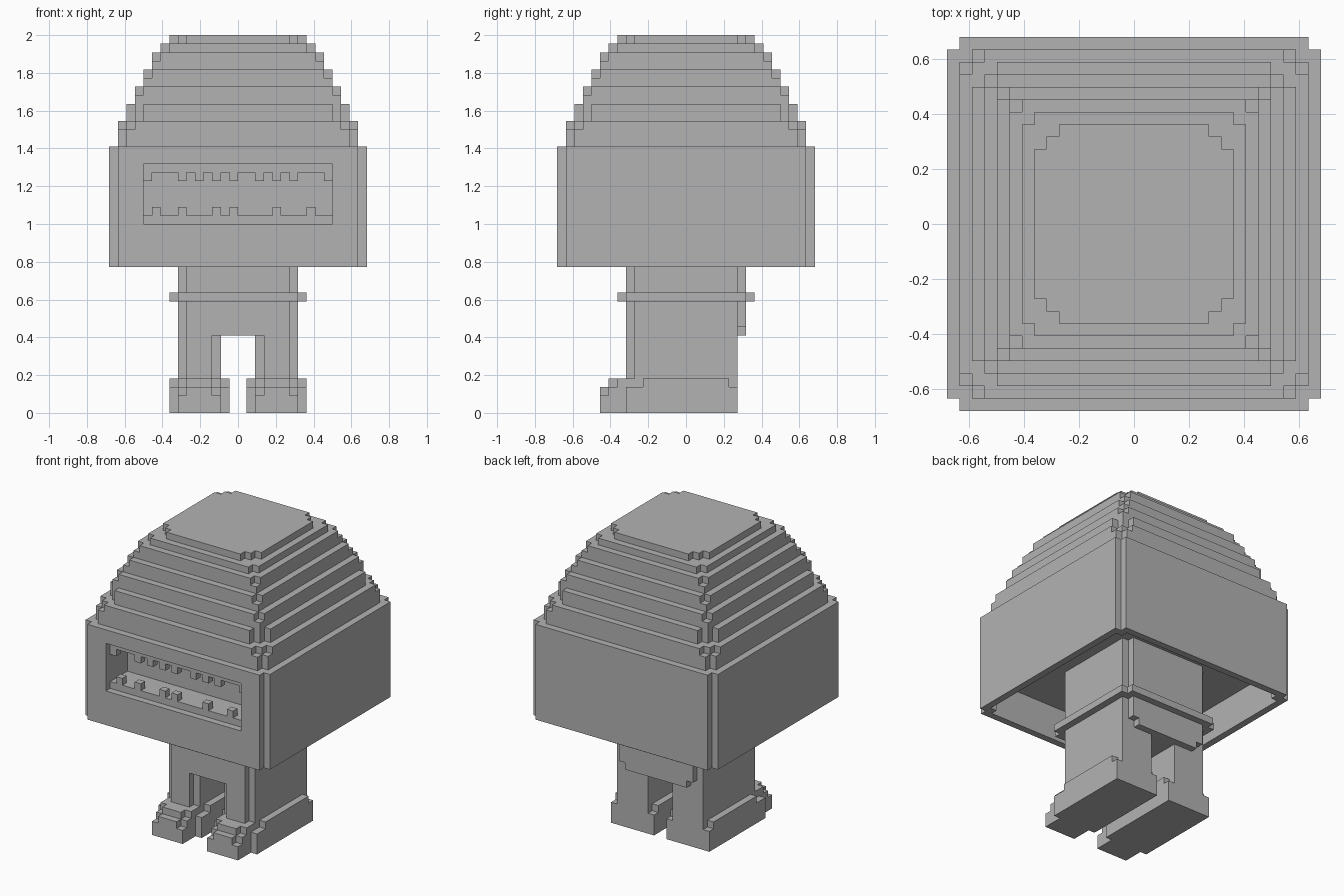
import bpy
import bmesh

if "Cube" in bpy.data.objects:
    bpy.data.objects.remove(bpy.data.objects["Cube"], do_unlink=True)

U = 1 / 22  # size of one block

GREY = (0.45, 0.45, 0.45, 1)
grey = bpy.data.materials.new("plain_grey")
grey.use_nodes = True
grey.diffuse_color = GREY
shader = grey.node_tree.nodes["Principled BSDF"]
shader.inputs["Base Color"].default_value = GREY
shader.inputs["Roughness"].default_value = 0.8


def finish(name, bm):
    bmesh.ops.recalc_face_normals(bm, faces=bm.faces)
    bmesh.ops.scale(bm, vec=(U, U, U), verts=bm.verts)
    mesh = bpy.data.meshes.new(name)
    bm.to_mesh(mesh)
    bm.free()
    mesh.materials.append(grey)
    obj = bpy.data.objects.new(name, mesh)
    bpy.context.scene.collection.objects.link(obj)
    return obj


def stepped_square(h, steps, recess=0, half=11):
    """Square outline with staircase corners and an optional front recess."""
    corner = [(h, h - steps)]
    for i in range(1, steps + 1):
        corner += [(h - i, h - steps + i - 1), (h - i, h - steps + i)]
    points = []
    for quarter in range(4):
        points += corner
        corner = [(-y, x) for x, y in corner]
        if quarter == 2 and recess:
            points += [(-half, -h), (-half, recess - h),
                       (half, recess - h), (half, -h)]
    return points


def add_prism(bm, points, z0, z1, hole=None):
    def loop(pts, z):
        return [bm.verts.new((x, y, z)) for x, y in pts]

    def sides(a, b):
        for i in range(len(a)):
            j = (i + 1) % len(a)
            bm.faces.new((a[i], a[j], b[j], b[i]))

    low, high = loop(points, z0), loop(points, z1)
    sides(low, high)
    if hole:
        low_in, high_in = loop(hole, z0), loop(hole, z1)
        sides(high_in, low_in)
        sides(low_in, low)
        sides(high, high_in)
    else:
        bm.faces.new(low[::-1])
        bm.faces.new(high)


def prism(name, points, z0, z1, hole=None):
    bm = bmesh.new()
    add_prism(bm, points, z0, z1, hole)
    return finish(name, bm)


def boxes(name, ranges, side=1):
    """Join boxes given as (x0, x1, y0, y1, z0, z1); side=-1 mirrors in x."""
    bm = bmesh.new()
    for x0, x1, y0, y1, z0, z1 in ranges:
        x0, x1 = x0 * side, x1 * side
        add_prism(bm, [(x0, y0), (x1, y0), (x1, y1), (x0, y1)], z0, z1)
    return finish(name, bm)


# Head: hollow skirt, then slabs whose front recesses form the mouth
prism("head_skirt", stepped_square(15, 1), 17, 22, stepped_square(14, 1))
for name, z0, z1, depth in (("mouth_floor", 22, 23, 1), ("mouth_cavity", 23, 28, 5),
                            ("mouth_roof", 28, 29, 1), ("head_brow", 29, 31, 0)):
    prism(name, stepped_square(15, 1, depth), z0, z1)

# Teeth
upper = (-11, -7, -5, -3, -1, 2, 4, 6, 10)
lower = (-10, -7, -3, -1, 4, 8)
boxes("upper_teeth", [(x, x + 1, -14, -13, 27, 28) for x in upper])
boxes("lower_teeth", [(x, x + 1, -14, -13, 23, 24) for x in lower])

# Stepped dome: half width, corner steps, bottom, top
tiers = ((14, 1, 31, 33), (14, 2, 33, 34), (13, 2, 34, 36),
         (12, 0, 36, 37), (12, 1, 37, 38), (11, 0, 38, 39), (11, 1, 39, 40),
         (10, 0, 40, 41), (10, 1, 41, 42), (9, 1, 42, 43), (8, 2, 43, 44))
for i, (h, steps, z0, z1) in enumerate(tiers):
    prism(f"dome_tier_{i + 1}", stepped_square(h, steps), z0, z1)

# Torso with lower back flap, and belt
prism("torso", stepped_square(7, 1), 10, 22)
boxes("torso_base", [(-7, 7, -6, 6, 9, 10), (-6, 6, -7, -6, 9, 10), (-5, 5, 6, 7, 9, 10)])
prism("belt", stepped_square(8, 1), 13, 14)

# Legs and feet
for label, side in (("left", 1), ("right", -1)):
    boxes(label + "_leg", [(2, 7, -6, 6, 0, 9), (3, 6, -7, -6, 0, 9)], side)
    boxes(label + "_foot", [(1, 8, -7, 6, 0, 3), (1, 8, -5, 5, 3, 4)], side)
    boxes(label + "_toe", [(2, 7, -10, -7, 0, 2), (3, 6, -10, -7, 2, 3),
                           (2, 7, -9, -7, 2, 3), (3, 6, -9, -7, 3, 4),
                           (2, 7, -8, -5, 3, 4)], side)
